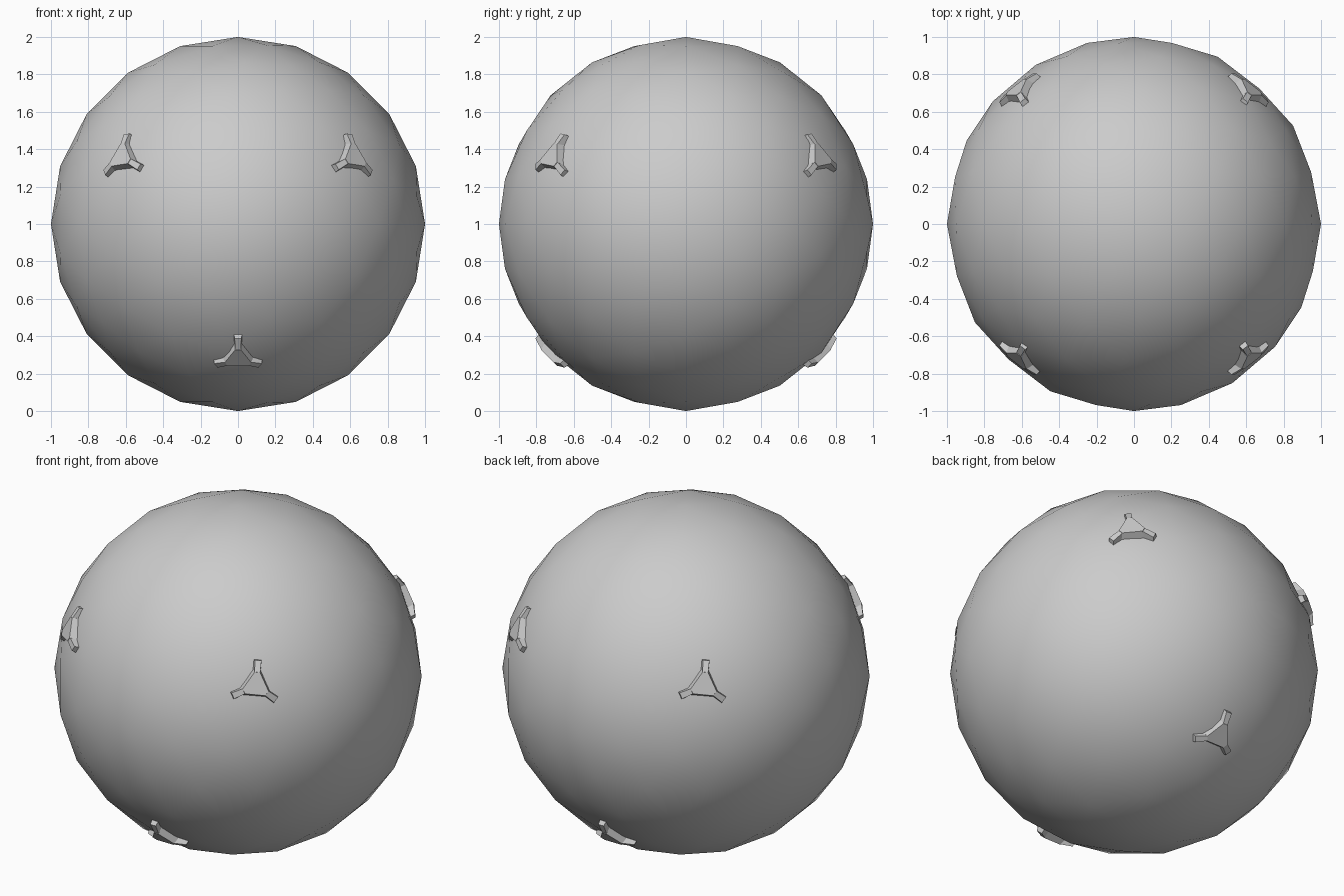
import bpy, bmesh
from math import cos, sin, radians
from mathutils import Vector, Matrix

if "Cube" in bpy.data.objects:
    bpy.data.objects.remove(bpy.data.objects["Cube"])

# Ball: low-poly geodesic sphere with its pole axis along y, smooth shaded
bpy.ops.mesh.primitive_ico_sphere_add(subdivisions=3, radius=1, location=(0, 0, 1),
                                      rotation=(radians(90), 0, 0))
ball = bpy.context.object
ball.name = "ball"
bpy.ops.object.shade_smooth()


def hull(bm, points):
    """Add a small convex solid around the points."""
    verts = [bm.verts.new(p) for p in points]
    bmesh.ops.convex_hull(bm, input=verts)


def corner_ring(radius, half_width, height):
    """Truncated triangle: two points at each of three corners."""
    pts = []
    for k in range(3):
        turn = Matrix.Rotation(radians(120 * k), 3, 'Z')
        pts += [turn @ Vector((radius, s * half_width, height)) for s in (-1, 1)]
    return pts


# Stud: bevelled triangular plate with three sloping prongs
bm = bmesh.new()
hull(bm, corner_ring(0.088, 0.023, 0.96) + corner_ring(0.073, 0.015, 1.024))
for k in range(3):
    turn = Matrix.Rotation(radians(120 * k), 3, 'Z')
    prong = []
    for s in (-1, 1):
        prong += [turn @ Vector(p) for p in (
            (0.06, s * 0.023, 0.96), (0.14, s * 0.023, 0.96),
            (0.072, s * 0.015, 1.022), (0.137, s * 0.018, 1.002))]
    hull(bm, prong)
stud_mesh = bpy.data.meshes.new("stud")
bm.to_mesh(stud_mesh)
bm.free()

# Three studs around each y pole, 45 degrees out, one prong pointing at the pole
for side, name in ((-1, "front"), (1, "back")):
    pole = Vector((0, side, 0))
    for i, angle in enumerate((30, 150, 270)):
        out = Vector((cos(radians(angle)), 0, sin(radians(angle))))
        normal = (out + pole).normalized()
        inward = (pole - out).normalized()
        across = normal.cross(inward)
        stud = bpy.data.objects.new(f"{name}_stud_{i + 1}", stud_mesh)
        basis = Matrix((inward, across, normal)).transposed().to_4x4()
        stud.matrix_world = Matrix.Translation((0, 0, 1)) @ basis
        bpy.context.collection.objects.link(stud)
